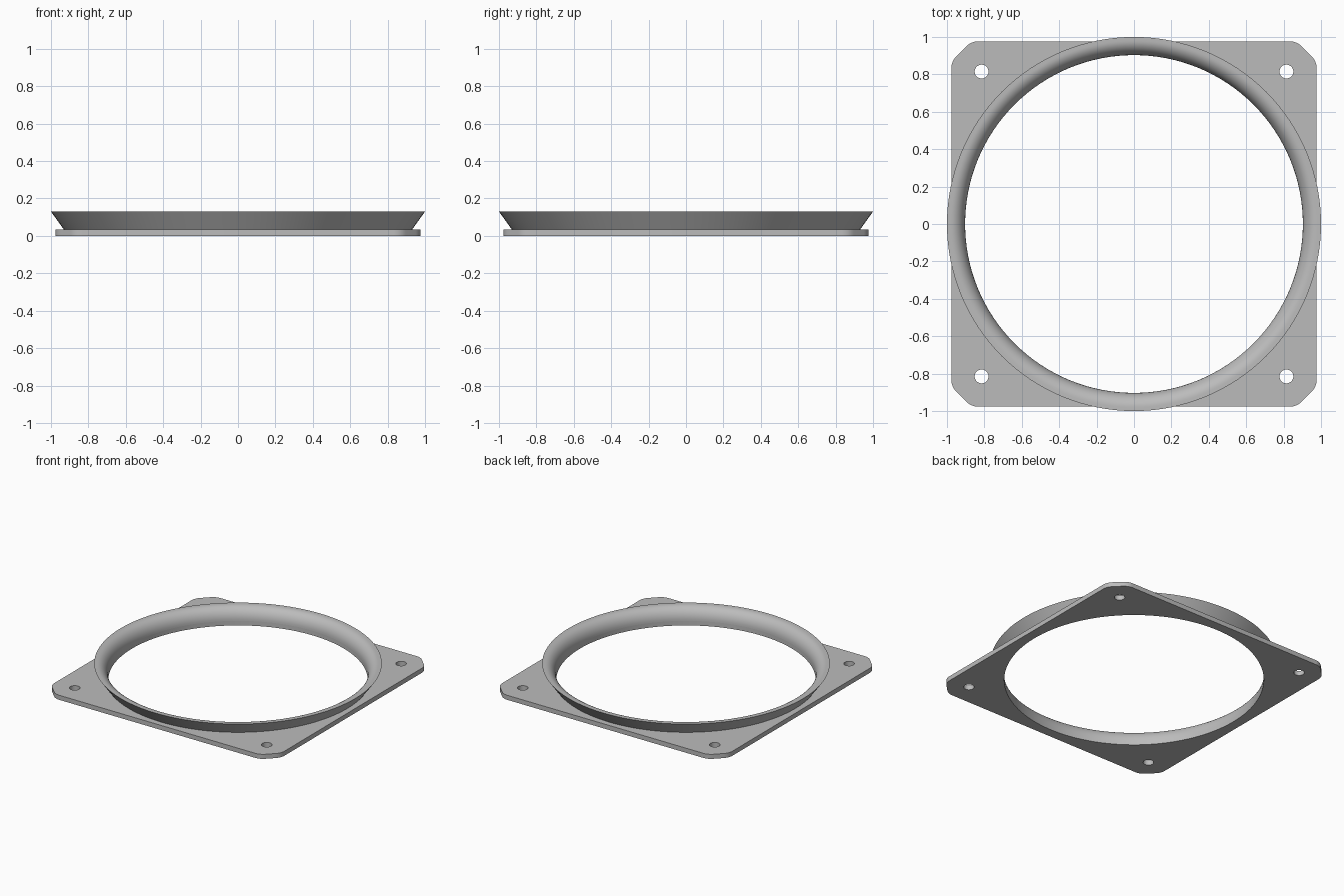
import bpy, bmesh
from math import sin, cos, pi, radians
from mathutils import Vector

cube = bpy.data.objects.get("Cube")
if cube:
    bpy.data.objects.remove(cube, do_unlink=True)

SEGMENTS = 128
HALF, CHAMFER, THICK = 0.977, 0.107, 0.035
BORE, RIM, HEIGHT = 0.903, 1.0, 0.13
HOLE_POS, HOLE_R = 0.815, 0.037

grey = bpy.data.materials.new("plain_grey")
grey.use_nodes = True
colour = (0.5, 0.5, 0.5, 1)
grey.diffuse_color = colour
grey.node_tree.nodes["Principled BSDF"].inputs["Base Color"].default_value = colour


def circle(radius, count, cx=0, cy=0):
    return [(cx + radius * cos(2 * pi * i / count),
             cy + radius * sin(2 * pi * i / count)) for i in range(count)]


def rounded(points, trim, steps=8):
    """Soften each corner of a closed outline with a quadratic arc."""
    result = []
    for i, p in enumerate(points):
        p, before, after = (Vector(points[j % len(points)]) for j in (i, i - 1, i + 1))
        a = p + (before - p).normalized() * trim
        b = p + (after - p).normalized() * trim
        for k in range(steps + 1):
            t = k / steps
            result.append(tuple(a * (1 - t) ** 2 + p * 2 * t * (1 - t) + b * t * t))
    return result


def shade(obj):
    bpy.ops.object.select_all(action='DESELECT')
    obj.select_set(True)
    bpy.context.view_layer.objects.active = obj
    bpy.ops.object.shade_smooth_by_angle(angle=radians(30))


# Mounting plate: chamfered square with a bore and four screw holes
k = HALF - CHAMFER
outline = [(HALF, -k), (HALF, k), (k, HALF), (-k, HALF),
           (-HALF, k), (-HALF, -k), (-k, -HALF), (k, -HALF)]
loops = [rounded(outline, 0.04), circle(BORE, SEGMENTS)]
loops += [circle(HOLE_R, 32, x * HOLE_POS, y * HOLE_POS)
          for x in (-1, 1) for y in (-1, 1)]
curve = bpy.data.curves.new("mounting_plate", 'CURVE')
curve.dimensions = '2D'
curve.fill_mode = 'BOTH'
curve.extrude = THICK / 2
for loop in loops:
    spline = curve.splines.new('POLY')
    spline.points.add(len(loop) - 1)
    for point, (x, y) in zip(spline.points, loop):
        point.co = (x, y, 0, 1)
    spline.use_cyclic_u = True
plate = bpy.data.objects.new("mounting_plate", curve)
bpy.context.collection.objects.link(plate)
plate.location.z = THICK / 2
bpy.ops.object.select_all(action='DESELECT')
plate.select_set(True)
bpy.context.view_layer.objects.active = plate
bpy.ops.object.convert(target='MESH')
plate = bpy.context.object
bm = bmesh.new()
bm.from_mesh(plate.data)
bmesh.ops.remove_doubles(bm, verts=bm.verts, dist=1e-5)
bmesh.ops.recalc_face_normals(bm, faces=bm.faces)
bm.to_mesh(plate.data)
bm.free()
plate.data.materials.clear()
plate.data.materials.append(grey)
shade(plate)

# Flared collar: straight cone outside, rounded bell mouth inside
STEPS = 12
profile = [(0.932, THICK), (RIM, HEIGHT)]
for i in range(STEPS + 1):
    a = pi / 2 * (1 - i / STEPS)
    profile.append((BORE + 0.077 * (1 - sin(a)),
                    THICK + (HEIGHT - THICK) * cos(a)))
profile[2:] = reversed(profile[2:])
bm = bmesh.new()
rings = [[bm.verts.new((x, y, z)) for x, y in circle(r, SEGMENTS)] for r, z in profile]
for low, high in zip(rings, rings[1:]):
    for i in range(SEGMENTS):
        j = (i + 1) % SEGMENTS
        bm.faces.new((low[i], low[j], high[j], high[i]))
mesh = bpy.data.meshes.new("flared_collar")
bm.to_mesh(mesh)
bm.free()
mesh.materials.append(grey)
collar = bpy.data.objects.new("flared_collar", mesh)
bpy.context.collection.objects.link(collar)
shade(collar)
